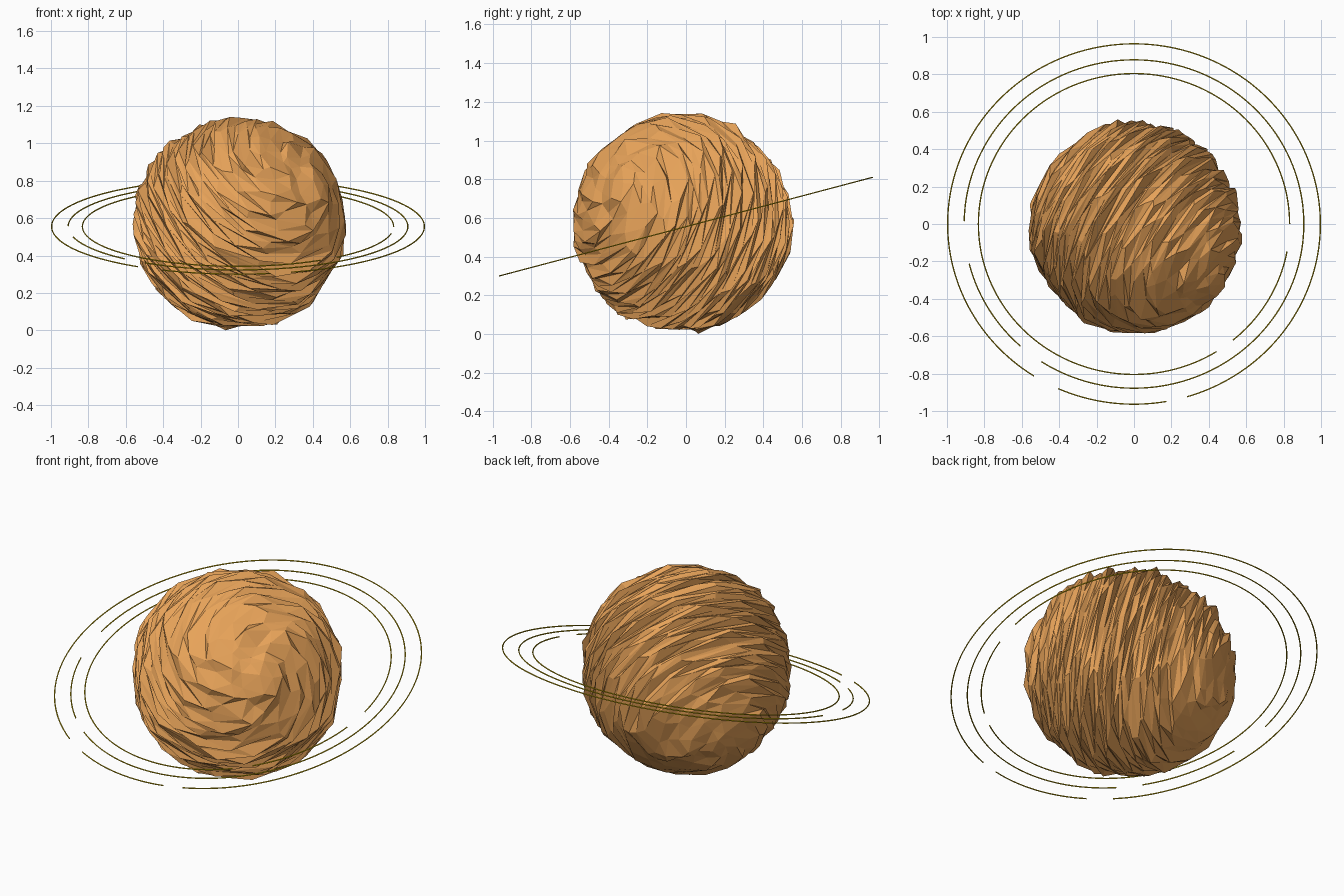
import bpy, bmesh, math, random
from mathutils import Vector, Matrix

random.seed(7)
cube = bpy.data.objects.get("Cube")
if cube:
    bpy.data.objects.remove(cube)


def material(name, color):
    m = bpy.data.materials.new(name)
    m.use_nodes = True
    m.diffuse_color = (*color, 1)
    bsdf = m.node_tree.nodes["Principled BSDF"]
    bsdf.inputs["Base Color"].default_value = (*color, 1)
    bsdf.inputs["Roughness"].default_value = 0.8
    return m


orange = material("sandy orange", (0.8, 0.365, 0.1))
gold = material("yellow gold", (0.7, 0.5, 0.005))

# Rocky planet: rough low-poly ball, twisted about a leaning axis
RADIUS = 0.563
ROUGHNESS = 0.019
TWIST = 3.9
axis = Vector((0.6, -0.63, 0.45)).normalized()
lean = axis.to_track_quat("Z", "Y").to_matrix()

bm = bmesh.new()
bmesh.ops.create_icosphere(bm, subdivisions=4, radius=RADIUS)
for v in bm.verts:
    jitter = Vector([random.uniform(-ROUGHNESS, ROUGHNESS) for _ in range(3)])
    p = v.co + jitter
    v.co = lean @ Matrix.Rotation(TWIST * p.z / RADIUS, 3, "Z") @ p

# Settle the ball on the ground
low = min(v.co.z for v in bm.verts)
bmesh.ops.translate(bm, verts=bm.verts, vec=(0.007, -0.02, -low))
mesh = bpy.data.meshes.new("planet")
bm.to_mesh(mesh)
bm.free()
mesh.materials.append(orange)
planet = bpy.data.objects.new("planet", mesh)
bpy.context.collection.objects.link(planet)


# Broken wire rings: each is a set of arcs in one tilted plane
def ring(name, radius, arcs):
    curve = bpy.data.curves.new(name, "CURVE")
    curve.dimensions = "3D"
    curve.bevel_depth = 0.0035
    curve.bevel_resolution = 1
    curve.use_fill_caps = True
    for start, end in arcs:
        steps = max(8, int((end - start) / 2))
        spline = curve.splines.new("POLY")
        spline.points.add(steps)
        for i, point in enumerate(spline.points):
            a = math.radians(start + (end - start) * i / steps)
            point.co = (radius * math.cos(a), radius * math.sin(a), 0, 1)
    curve.materials.append(gold)
    obj = bpy.data.objects.new(name, curve)
    obj.location = (0, 0, 0.555)
    obj.rotation_euler.x = math.radians(14.8)
    bpy.context.collection.objects.link(obj)
    bpy.ops.object.select_all(action="DESELECT")
    obj.select_set(True)
    bpy.context.view_layer.objects.active = obj
    bpy.ops.object.convert(target="MESH")
    bpy.ops.object.shade_smooth_by_angle()


ring("outer_ring", 0.9965, [(246, 280), (286.5, 597.5)])
ring("middle_ring", 0.908, [(194, 228), (237, 539)])
ring("inner_ring", 0.832, [(0, 302), (309.5, 349.5)])
